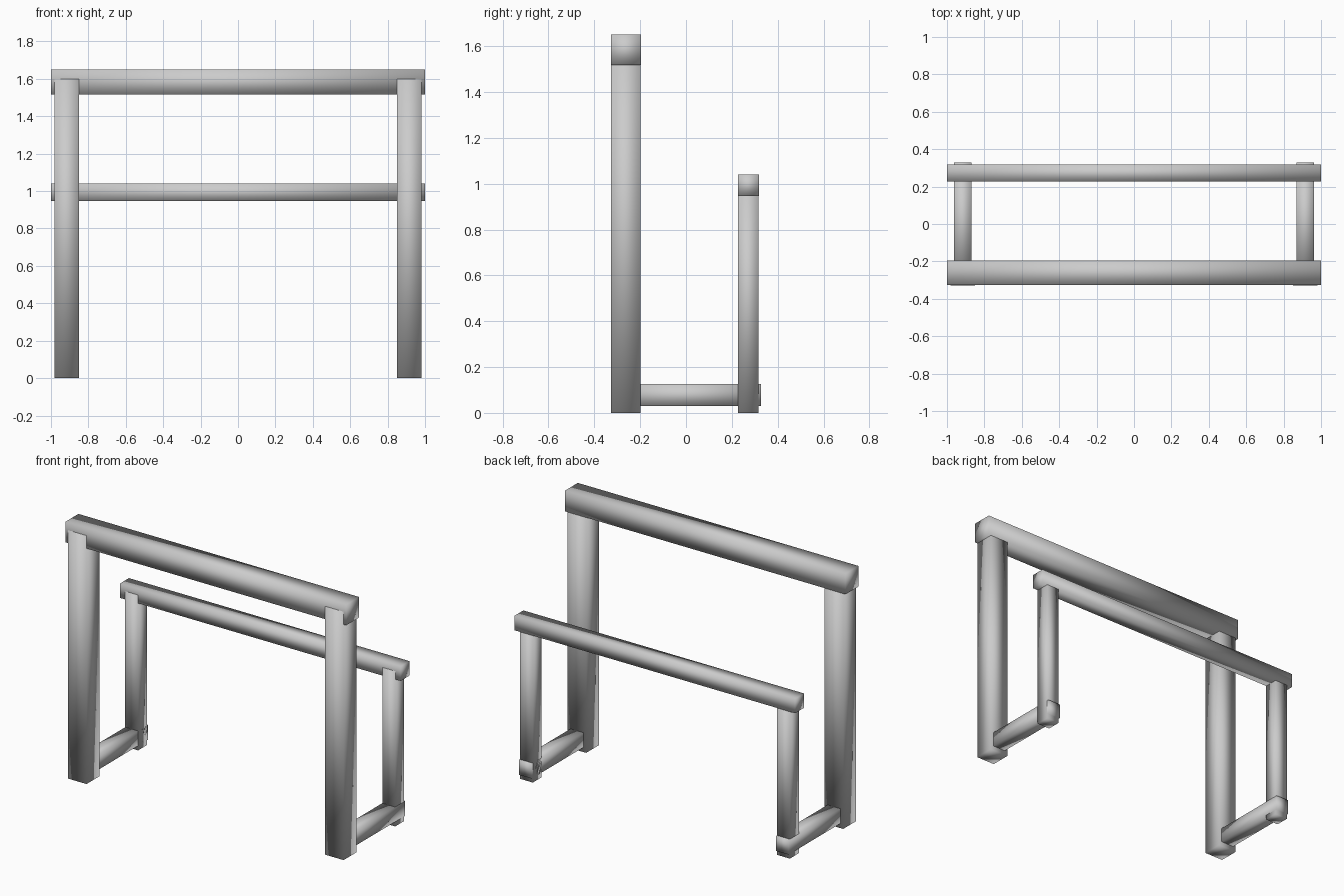
import bpy

if "Cube" in bpy.data.objects:
    bpy.data.objects.remove(bpy.data.objects["Cube"])


def bar(name, x, y, z):
    """Box between (min, max) pairs on each axis, smooth shaded."""
    lo, hi = zip(x, y, z)
    bpy.ops.mesh.primitive_cube_add(
        size=1, location=[(a + b) / 2 for a, b in zip(lo, hi)])
    ob = bpy.context.object
    ob.name = name
    ob.scale = [b - a for a, b in zip(lo, hi)]
    bpy.ops.object.transform_apply(location=False, rotation=False, scale=True)
    bpy.ops.object.shade_smooth()
    return ob


# Long horizontal beams
bar("front_top_beam", (-1, 1), (-0.327, -0.196), (1.517, 1.65))
bar("rear_low_beam", (-1, 1), (0.227, 0.318), (0.947, 1.04))

# Posts and foot stretchers, one set per side
for side, s in (("left", -1), ("right", 1)):
    thick = sorted((s * 0.85, s * 0.982))
    thin = sorted((s * 0.87, s * 0.962))
    bar(f"{side}_front_post", thick, (-0.328, -0.198), (0, 1.6))
    bar(f"{side}_rear_post", thin, (0.226, 0.317), (0, 1.0))
    bar(f"{side}_foot_stretcher", thin, (-0.3, 0.328), (0.03, 0.125))
